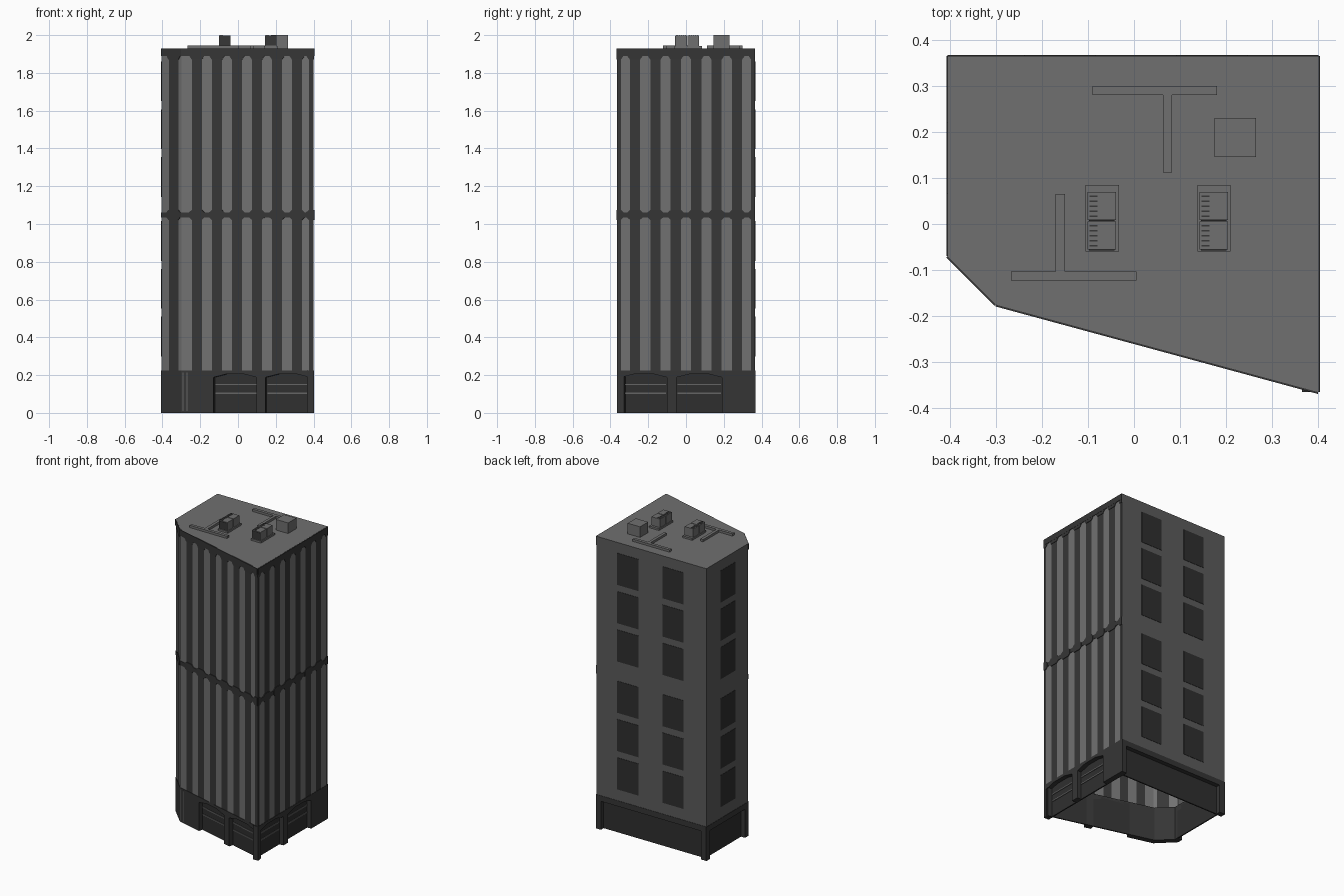
import bpy, bmesh
from mathutils import Vector

if "Cube" in bpy.data.objects:
    bpy.data.objects.remove(bpy.data.objects["Cube"])


def material(name, v):
    m = bpy.data.materials.new(name)
    m.use_nodes = True
    m.diffuse_color = (v, v, v, 1)
    m.node_tree.nodes["Principled BSDF"].inputs["Base Color"].default_value = (v, v, v, 1)
    return m


PIER = material("pale concrete", 0.165)
GLASS = material("dark window strip", 0.038)
BACK = material("plain wall grey", 0.105)
ROOF = material("roof grey", 0.16)
BASE = material("dark base stone", 0.036)
PANE = material("rear window", 0.028)
TRIM = material("shopfront trim", 0.13)

# Footprint, anticlockwise, and the walls between its corners
corners = [Vector(c) for c in ((-0.3, -0.175), (0.4, -0.365), (0.4, 0.365),
                               (-0.405, 0.365), (-0.405, -0.07))]
names = ["front", "side", "rear", "short", "chamfer"]
walls = {n: (corners[i], corners[(i + 1) % 5]) for i, n in enumerate(names)}
length = {n: (q - p).length for n, (p, q) in walls.items()}
BASE_Z, TOP = 0.225, 1.93


def on_wall(wall, u, z, depth=0.0):
    """Point u along a wall at height z, depth inward."""
    p, q = walls[wall]
    d = (q - p).normalized()
    xy = p + d * u + Vector((-d.y, d.x)) * depth
    return Vector((xy.x, xy.y, z))


def finish(bm, name, *mats):
    me = bpy.data.meshes.new(name)
    bm.to_mesh(me)
    bm.free()
    for m in mats:
        me.materials.append(m)
    ob = bpy.data.objects.new(name, me)
    bpy.context.collection.objects.link(ob)
    return ob


def prism(bm, wall, profile, near, far):
    """Extrude a (u, z) profile between two depths of a wall."""
    a = [bm.verts.new(on_wall(wall, u, z, near)) for u, z in profile]
    b = [bm.verts.new(on_wall(wall, u, z, far)) for u, z in profile]
    faces = [bm.faces.new(a), bm.faces.new(b[::-1])]
    for i in range(len(a)):
        j = (i + 1) % len(a)
        faces.append(bm.faces.new((a[j], a[i], b[i], b[j])))
    bmesh.ops.recalc_face_normals(bm, faces=faces)


def slab(bm, wall, u0, u1, z0, z1, near, far):
    prism(bm, wall, [(u0, z0), (u1, z0), (u1, z1), (u0, z1)], near, far)


def box(bm, x0, x1, y0, y1, z0, z1):
    vs = bmesh.ops.create_cube(bm, size=1)["verts"]
    for v in vs:
        v.co = Vector((x1 if v.co.x > 0 else x0, y1 if v.co.y > 0 else y0,
                       z1 if v.co.z > 0 else z0))


# Dark vertical window strips on the street walls, as (start, end)
strips = {
    "front": [(0.058 + 0.11 * k, 0.113 + 0.11 * k) for k in range(6)] + [(0.7, length["front"])],
    "side": [(0, 0.02)] + [(0.068 + 0.108 * k, 0.122 + 0.108 * k) for k in range(6)]
            + [(0.71, length["side"])],
    "chamfer": [(0.055, 0.128)],
}

# Tower shell: walls split into strips, open underneath
bm = bmesh.new()
for wall in names:
    dark = strips.get(wall, [])
    cuts = sorted({0, length[wall], *[u for s in dark for u in s]})
    for u0, u1 in zip(cuts, cuts[1:]):
        f = bm.faces.new([bm.verts.new(on_wall(wall, u, z)) for u, z in
                          ((u0, BASE_Z), (u1, BASE_Z), (u1, TOP), (u0, TOP))])
        if wall not in strips:
            f.material_index = 2
        elif any(a <= (u0 + u1) / 2 <= b for a, b in dark):
            f.material_index = 1
roof = bm.faces.new([bm.verts.new((c.x, c.y, TOP)) for c in corners])
roof.material_index = 3
bmesh.ops.remove_doubles(bm, verts=bm.verts[:], dist=0.0001)
finish(bm, "tower_shell", PIER, GLASS, BACK, ROOF)

# Cornice and middle belt, flared over every window strip
cornice, belt = bmesh.new(), bmesh.new()
for wall, dark in strips.items():
    n = length[wall]
    slab(cornice, wall, 0, n, 1.89, TOP - 0.001, -0.004, 0.002)
    slab(belt, wall, 0, n, 1.035, 1.062, -0.003, 0.002)
    for a, b in dark:
        lo, hi = max(a - 0.014, 0), min(b + 0.014, n)
        prism(cornice, wall, [(a, 1.87), (b, 1.87), (hi, 1.89), (lo, 1.89)], -0.003, 0.002)
        prism(belt, wall, [(a, 1.022), (b, 1.022), (hi, 1.035), (hi, 1.062),
                           (b, 1.075), (a, 1.075), (lo, 1.062), (lo, 1.035)], -0.004, 0.002)
finish(cornice, "cornice", BASE)
finish(belt, "middle_belt", BASE)

# Rear windows: six rows, taller gap between the two halves
bm = bmesh.new()
for half in (1.86, 1.015):
    for row in range(3):
        top = half - 0.253 * row
        for wall, u0, u1 in (("rear", 0.154, 0.308), ("rear", 0.484, 0.639), ("short", 0.145, 0.3)):
            slab(bm, wall, u0, u1, top - 0.21, top, -0.002, 0.002)
finish(bm, "rear_windows", PANE)

# Base: solid stretches, recessed bays and arched lintels
bays = {
    "front": [(0.176, 0.414), (0.461, 0.705)],
    "side": [(0.02, 0.265), (0.315, 0.555)],
    "rear": [(0.035, 0.765)],
    "short": [(0.035, 0.4)],
    "chamfer": [],
}
base, panels, trim = bmesh.new(), bmesh.new(), bmesh.new()
THICK = 0.035
for wall, openings in bays.items():
    n = length[wall]
    end = n - 0.01 if wall == "front" else n
    edges = [0, *[u for o in openings for u in o], end]
    for u0, u1 in zip(edges[::2], edges[1::2]):
        slab(base, wall, u0, u1, 0, BASE_Z, -0.002, THICK)
    for u0, u1 in openings:
        w = u1 - u0
        street = wall in strips
        rise = 0.018 if street else 0
        prism(base, wall, [(u0, 0.188), (u0 + w * 0.3, 0.188 + rise), (u1 - w * 0.3, 0.188 + rise),
                           (u1, 0.188), (u1, BASE_Z), (u0, BASE_Z)], -0.002, THICK)
        slab(panels, wall, u0, u1, 0.0, 0.215, THICK - 0.008, THICK)
        if street:
            for z in (0.1, 0.147):
                slab(trim, wall, u0 + 0.005, u1 - 0.005, z, z + 0.007, THICK - 0.012, THICK - 0.006)
for u in (0.008, 0.03):
    slab(trim, "front", u, u + 0.004, 0.01, 0.215, -0.004, 0)
finish(base, "base_walls", BASE)
finish(panels, "base_panels", PANE)
finish(trim, "shopfront_trim", TRIM)

# T-shaped roof ducts and the plain roof box
bm = bmesh.new()
for x0, x1, y0, y1 in ((-0.09, 0.18, 0.28, 0.3), (0.063, 0.082, 0.112, 0.28),
                       (-0.267, 0.005, -0.123, -0.103), (-0.17, -0.15, -0.103, 0.065)):
    box(bm, x0, x1, y0, y1, TOP, TOP + 0.015)
finish(bm, "roof_ducts", ROOF)
bm = bmesh.new()
box(bm, 0.175, 0.265, 0.145, 0.23, TOP, 2.0)
finish(bm, "roof_box", ROOF)

# Two cooling units with grilles
for side, x in (("left", 0.138), ("right", -0.105)):
    unit, grille = bmesh.new(), bmesh.new()
    box(unit, x, x + 0.072, -0.06, 0.085, TOP, TOP + 0.012)
    for y in (-0.055, 0.009):
        box(unit, x + 0.004, x + 0.066, y, y + 0.06, TOP + 0.01, 1.998)
        box(grille, x + 0.007, x + 0.063, y - 0.002, y + 0.002, TOP + 0.015, 1.994)
        for k in range(5):
            box(grille, x + 0.008, x + 0.026, y + 0.006 + k * 0.011, y + 0.009 + k * 0.011, 1.997, 2.0)
    finish(unit, side + "_cooling_unit", ROOF)
    finish(grille, side + "_cooling_grille", GLASS)
